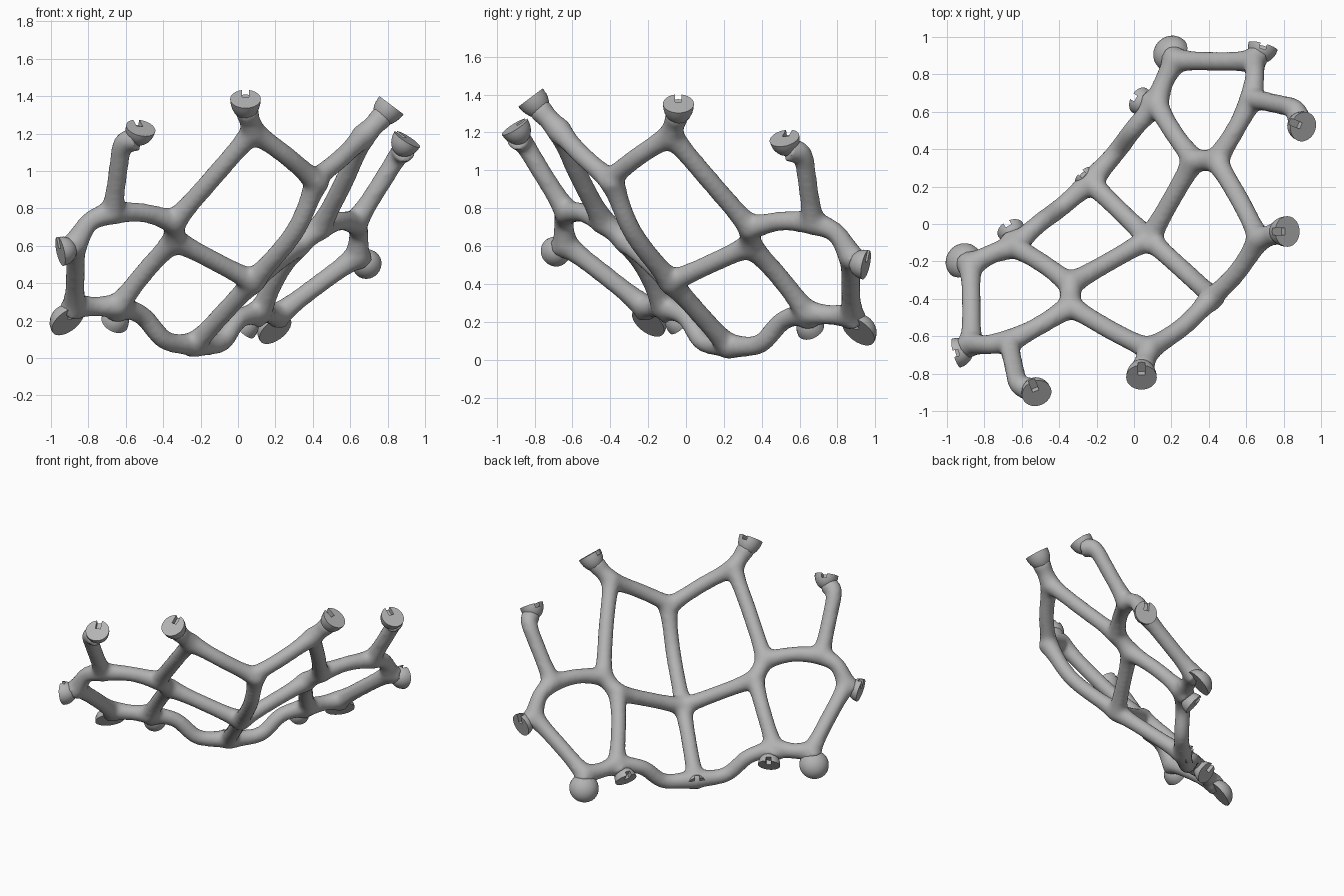
import bpy, bmesh
from mathutils import Vector, Matrix

old = bpy.data.objects.get("Cube")
if old:
    bpy.data.objects.remove(old)

grey = bpy.data.materials.new("plain_grey")
grey.use_nodes = True
grey.diffuse_color = (0.45, 0.45, 0.45, 1)
grey.node_tree.nodes["Principled BSDF"].inputs["Base Color"].default_value = (0.45, 0.45, 0.45, 1)

ROD = 0.053
FLARE = 0.016


def mirror(p):
    """Mirror across the diagonal plane x = -y, with a slight tilt."""
    x, y, z = p
    return (-y, -x, z - 0.042 * abs(x + y))


def mirror_dir(d):
    return (-d[1], -d[0], d[2])


def new_object(name, bm):
    me = bpy.data.meshes.new(name)
    bm.to_mesh(me)
    bm.free()
    me.materials.append(grey)
    ob = bpy.data.objects.new(name, me)
    bpy.context.scene.collection.objects.link(ob)
    return ob


def baked_mesh(ob):
    """Mesh of the object with its modifiers applied."""
    dg = bpy.context.evaluated_depsgraph_get()
    return bpy.data.meshes.new_from_object(ob.evaluated_get(dg))


def smooth_path(points, steps=6):
    """Smooth path through the points."""
    pts = [Vector(p) for p in points]
    pts = [2 * pts[0] - pts[1]] + pts + [2 * pts[-1] - pts[-2]]
    out = []
    for a, b, c, d in zip(pts, pts[1:], pts[2:], pts[3:]):
        for i in range(steps):
            t = i / steps
            out.append(0.5 * (2 * b + (c - a) * t + (2 * a - 5 * b + 4 * c - d) * t**2
                              + (3 * b - a - 3 * c + d) * t**3))
    return out + [pts[-2]]


def add_rod(curve, points):
    """Round rod that swells towards both ends."""
    path = smooth_path(points)
    spline = curve.splines.new('POLY')
    spline.points.add(len(path) - 1)
    for point, p in zip(spline.points, path):
        gap = min((p - path[0]).length, (p - path[-1]).length)
        point.co = (*p, 1)
        point.radius = ROD + FLARE * max(0, 1 - gap / 0.17) ** 2


def add_cup(name, centre, normal, radius, depth):
    """Half ball with a flat face and a small slot."""
    bm = bmesh.new()
    bmesh.ops.create_uvsphere(bm, u_segments=28, v_segments=14, radius=radius)
    cut = bmesh.ops.bisect_plane(bm, geom=bm.verts[:] + bm.edges[:] + bm.faces[:],
                                 plane_co=(0, 0, 0), plane_no=(0, 0, 1), clear_outer=True)
    rim = [e for e in cut["geom_cut"] if isinstance(e, bmesh.types.BMEdge)]
    bmesh.ops.contextual_create(bm, geom=rim)
    bmesh.ops.scale(bm, vec=(1, 1, depth / radius), verts=bm.verts)
    bmesh.ops.recalc_face_normals(bm, faces=bm.faces)
    cup = new_object(name, bm)

    bm = bmesh.new()
    bmesh.ops.create_cube(bm, size=1, matrix=Matrix.Translation((0, radius * 0.7, 0))
                          @ Matrix.Diagonal((0.035, radius, 0.06, 1)))
    slot = new_object("slot_cutter", bm)
    slot.hide_render = True
    mod = cup.modifiers.new("slot", 'BOOLEAN')
    mod.operation, mod.object, mod.solver = 'DIFFERENCE', slot, 'EXACT'
    cup.data = baked_mesh(cup)
    cup.modifiers.clear()
    bpy.data.objects.remove(slot)
    rot = Vector(normal).to_track_quat('Z', 'Y').to_matrix().to_4x4()
    cup.data.transform(Matrix.Translation(centre) @ rot)
    return cup


# Joints on the centre line
low, middle, high = (-0.235, 0.225, 0.07), (0.08, -0.08, 0.41), (0.42, -0.39, 0.94)
# Joints on one side
inner, upper_inner = (-0.34, -0.32, 0.63), (-0.34, -0.44, 0.73)
peak, rail_end = (0.08, -0.67, 1.21), (-0.64, -0.12, 0.28)
shoulder, corner, heel = (-0.67, -0.63, 0.78), (-0.87, -0.64, 0.61), (-0.875, -0.22, 0.28)

centre_rods = [[low, middle], [middle, (0.3, -0.28, 0.67), high]]
side_rods = [
    [middle, inner],
    [inner, upper_inner],
    [inner, (-0.49, -0.21, 0.47), rail_end],
    [upper_inner, (-0.12, -0.57, 0.98), peak],
    [peak, (0.26, -0.55, 1.08), high],
    [upper_inner, (-0.5, -0.54, 0.775), shoulder],
    [shoulder, (-0.79, -0.645, 0.73), corner],
    [corner, (-0.87, -0.42, 0.44), heel],
    [heel, (-0.76, -0.16, 0.275), rail_end],
    [rail_end, (-0.51, 0.0, 0.225), (-0.39, 0.09, 0.095), low],
    # Short necks that carry the cups
    [shoulder, (-0.645, -0.75, 0.97), (-0.615, -0.855, 1.14), (-0.54, -0.89, 1.17)],
    [peak, (0.045, -0.78, 1.33)],
    [corner, (-0.905, -0.665, 0.585)],
    [heel, (-0.905, -0.2, 0.24)],
    [rail_end, (-0.65, -0.07, 0.23)],
]

# Rods as one bevelled curve
curve = bpy.data.curves.new("rods", 'CURVE')
curve.dimensions = '3D'
curve.bevel_depth, curve.bevel_resolution, curve.use_fill_caps = 1, 4, True
for rod in centre_rods:
    add_rod(curve, rod)
for rod in side_rods:
    add_rod(curve, rod)
    add_rod(curve, [mirror(p) for p in rod])
rods_object = bpy.data.objects.new("rods", curve)
bpy.context.scene.collection.objects.link(rods_object)

# Frame: balls at the joints and rods fused into one smooth body
bm = bmesh.new()
side_joints = [inner, upper_inner, peak, rail_end, shoulder, corner, heel]
for joint in [low, middle, high] + side_joints + [mirror(p) for p in side_joints]:
    bmesh.ops.create_uvsphere(bm, u_segments=16, v_segments=10, radius=ROD + FLARE,
                              matrix=Matrix.Translation(joint))
bm.from_mesh(baked_mesh(rods_object))
bpy.data.objects.remove(rods_object)
frame = new_object("lattice_frame", bm)
fuse = frame.modifiers.new("fuse", 'REMESH')
fuse.mode, fuse.voxel_size = 'VOXEL', 0.015
soften = frame.modifiers.new("soften", 'SMOOTH')
soften.factor, soften.iterations = 0.5, 12
frame.data = baked_mesh(frame)
frame.modifiers.clear()
frame.data.materials.clear()
frame.data.materials.append(grey)

# Cups: centre, facing direction, radius, depth
side_cups = {
    "peak_cup": ((0.04, -0.82, 1.385), (0, -0.6, 0.8), 0.082, 0.12),
    "arm_cup": ((-0.52, -0.905, 1.23), (0.2, -0.5, 0.8), 0.08, 0.1),
    "corner_cup": ((-0.95, -0.69, 0.57), (-0.9, -0.25, -0.2), 0.08, 0.09),
    "heel_cup": ((-0.91, -0.2, 0.195), (0.5, -0.5, -0.65), 0.1, 0.09),
    "rail_cup": ((-0.66, -0.03, 0.19), (-0.35, 0.65, -0.65), 0.075, 0.09),
}
cups = [add_cup("centre_cup", (-0.27, 0.26, 0.062), (-0.6, 0.6, -0.4), 0.06, 0.06)]
for name, (c, n, r, d) in side_cups.items():
    cups.append(add_cup("right_" + name, c, n, r, d))
    cups.append(add_cup("left_" + name, mirror(c), mirror_dir(n), r, d))

# Smooth shading with crisp cup rims
bpy.ops.object.select_all(action='DESELECT')
for ob in [frame] + cups:
    ob.select_set(True)
bpy.context.view_layer.objects.active = frame
bpy.ops.object.shade_smooth_by_angle(angle=0.7)
